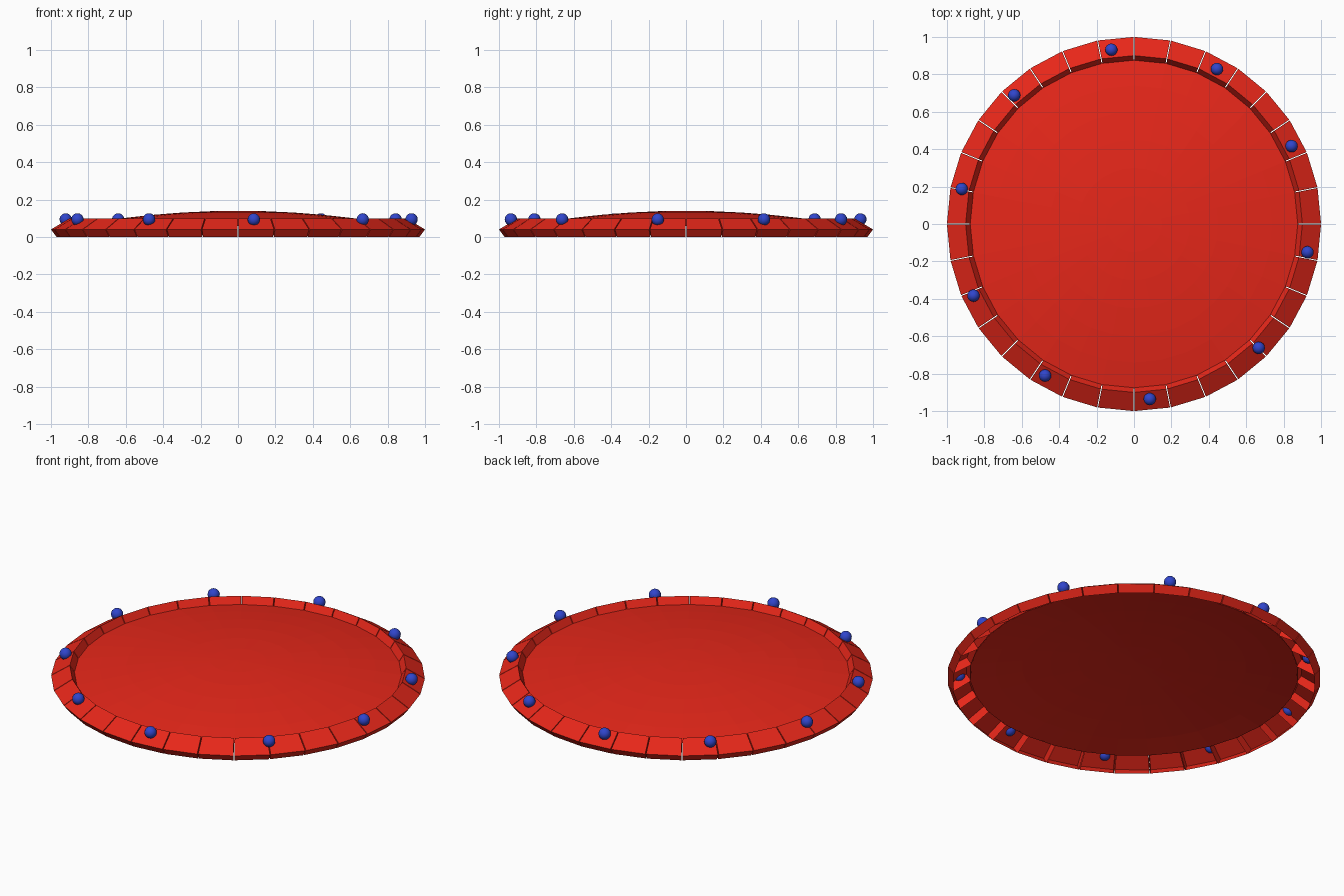
import bpy, bmesh
from math import sin, cos, radians, pi
from mathutils import Vector

if "Cube" in bpy.data.objects:
    bpy.data.objects.remove(bpy.data.objects["Cube"])

N = 32           # rim segments
GAP = 0.0025     # half the slit between neighbouring segments


def material(name, color):
    m = bpy.data.materials.new(name)
    m.diffuse_color = color
    m.use_nodes = True
    m.node_tree.nodes["Principled BSDF"].inputs["Base Color"].default_value = m.diffuse_color
    return m


def finish(bm, name, mat):
    me = bpy.data.meshes.new(name)
    bm.to_mesh(me)
    bm.free()
    me.materials.append(mat)
    ob = bpy.data.objects.new(name, me)
    bpy.context.collection.objects.link(ob)
    return ob


red = material("red", (0.8, 0.02, 0.01, 1))
blue = material("blue", (0.03, 0.06, 0.6, 1))

# Rim: separate open-bottomed segments with end walls
profile = [(0.97, 0.0), (1.0, 0.04), (0.90, 0.10), (0.875, 0.06)]
bm = bmesh.new()
for i in range(N):
    ends = []
    for a, side in ((2 * pi * i / N, 1), (2 * pi * (i + 1) / N, -1)):
        radial = Vector((cos(a), sin(a), 0))
        shift = Vector((-sin(a), cos(a), 0)) * GAP * side
        ends.append([bm.verts.new(radial * r + shift + Vector((0, 0, z))) for r, z in profile])
    s, e = ends
    for k in range(3):
        bm.faces.new((s[k], e[k], e[k + 1], s[k + 1]))
    bm.faces.new(s)
    bm.faces.new(e[::-1])
finish(bm, "rim", red)

# Shield face: shallow dome sheet
bm = bmesh.new()
centre = bm.verts.new((0, 0, 0.14))
prev = None
for r in (0.15, 0.3, 0.45, 0.6, 0.74, 0.88):
    z = 0.14 - 0.104 * r * r
    ring = [bm.verts.new((r * cos(2 * pi * i / N), r * sin(2 * pi * i / N), z)) for i in range(N)]
    for i in range(N):
        j = (i + 1) % N
        if prev:
            bm.faces.new((prev[i], ring[i], ring[j], prev[j]))
        else:
            bm.faces.new((centre, ring[i], ring[j]))
    prev = ring
finish(bm, "domed_face", red)

# Studs: evenly spaced spheres set into the rim
bm = bmesh.new()
for i in range(10):
    a = radians(315.2 + 35.55 * i)
    ret = bmesh.ops.create_uvsphere(bm, u_segments=16, v_segments=10, radius=0.033)
    bmesh.ops.translate(bm, verts=ret["verts"], vec=(0.94 * cos(a), 0.94 * sin(a), 0.094))
for f in bm.faces:
    f.smooth = True
finish(bm, "studs", blue)
